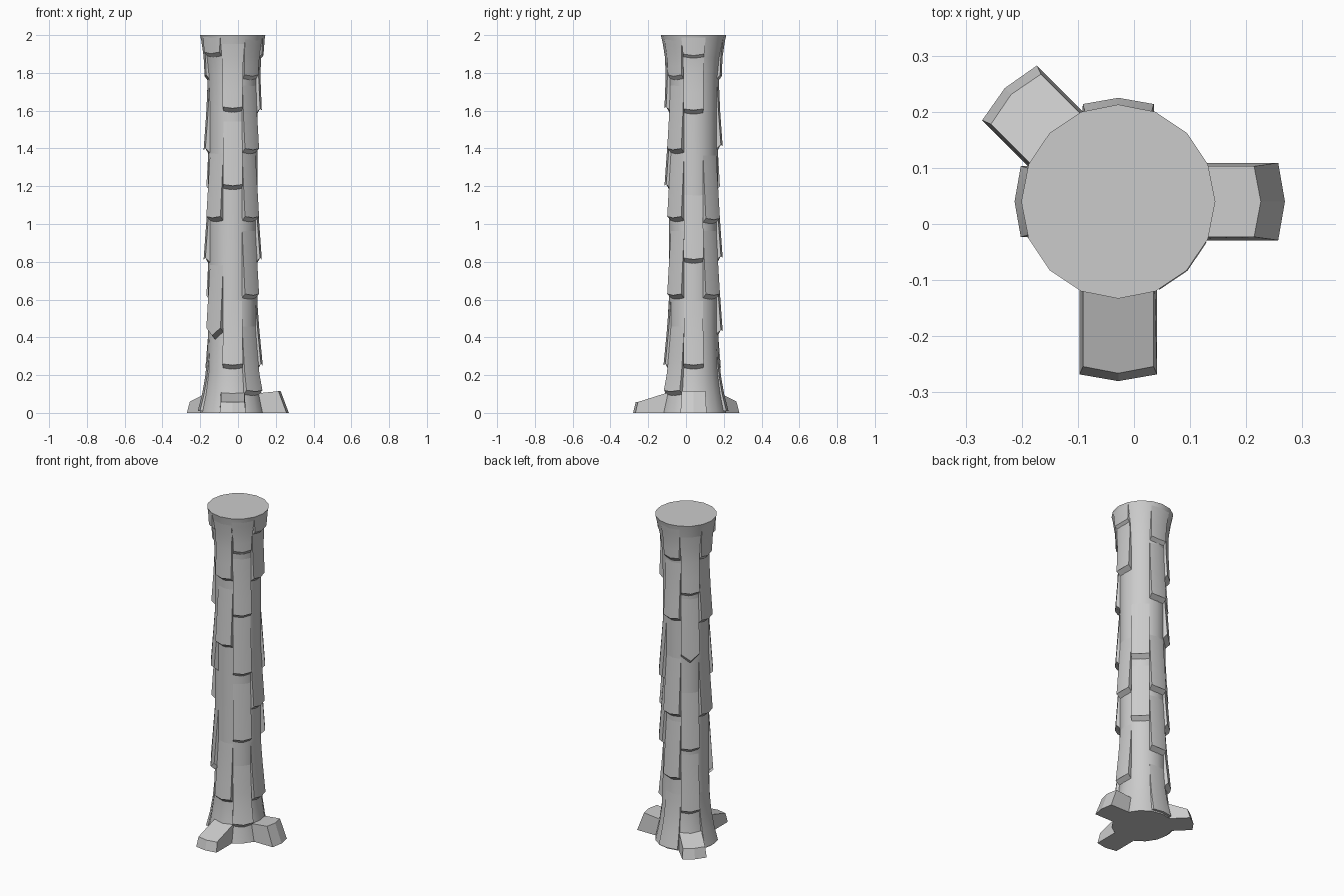
import bpy, bmesh, math
from mathutils import Vector

if "Cube" in bpy.data.objects:
    bpy.data.objects.remove(bpy.data.objects["Cube"])

CX, CY = -0.028, 0.04
PROFILE = [(0, .173), (.1, .152), (.22, .136), (.45, .130), (1.6, .130),
           (1.78, .135), (1.88, .146), (2.0, .173)]


def radius(z):
    for (z0, r0), (z1, r1) in zip(PROFILE, PROFILE[1:]):
        if z <= z1:
            return r0 + (r1 - r0) * (z - z0) / (z1 - z0)
    return PROFILE[-1][1]


def polar(deg, r, z):
    a = math.radians(deg)
    return Vector((CX + r * math.cos(a), CY + r * math.sin(a), z))


def finish(bm, name, smooth=True):
    bmesh.ops.recalc_face_normals(bm, faces=bm.faces[:])
    mesh = bpy.data.meshes.new(name)
    bm.to_mesh(mesh)
    bm.free()
    ob = bpy.data.objects.new(name, mesh)
    bpy.context.collection.objects.link(ob)
    if smooth:
        bpy.ops.object.select_all(action='DESELECT')
        ob.select_set(True)
        bpy.context.view_layer.objects.active = ob
        bpy.ops.object.shade_smooth_by_angle(angle=math.radians(28))
    return ob


def loft(bm, rings):
    """Skin closed cross-sections and cap both ends."""
    vs = [[bm.verts.new(p) for p in ring] for ring in rings]
    n = len(vs[0])
    for a, b in zip(vs, vs[1:]):
        for i in range(n):
            j = (i + 1) % n
            bm.faces.new((a[i], a[j], b[j], b[i]))
    bm.faces.new(vs[0][::-1])
    bm.faces.new(vs[-1])


# Trunk: 16-sided, flared at both ends
bm = bmesh.new()
loft(bm, [[polar(i * 22.5, r, z) for i in range(16)] for z, r in PROFILE])
finish(bm, "trunk")

# Bark plates: eight columns, lip height of each plate
COLUMNS = {
    0: [1.90, 1.61, .82, .26],
    45: [1.03, .63],
    90: [1.79, 1.42, .83, .44, .01],
    135: [1.58, 1.20, .62, .24],
    180: [1.79, 1.40, .82, .01],
    -135: [1.91, 1.04, .45],
    -90: [1.62, 1.21, .26],
    -45: [1.79, 1.40, 1.04, .63, .12],
}
POINTED = {(135, 1.20), (-135, .45)}


def bark_plate(bm, deg, lip):
    top = min(lip + .36, 2.0)
    thick = .014 if lip < .05 or lip > 1.7 else .024
    drop = 0 if lip < .05 else (.04 if (deg, lip) in POINTED else .008)
    under = 0 if lip < .05 else .025
    rings = []
    for k in range(5):
        f = k / 4
        ring_out, ring_in = [], []
        for s in (-1, 0, 1):
            z = lip + (top - lip) * f - (drop * (1 - f) if s == 0 else 0)
            out = radius(z) + thick * (1 - f) - .002 * f
            ring_out.append(polar(deg + s * (22.5 - 2.5 * (1 - f)), out, z))
            zi = max(z - under * (1 - f), 0)
            ring_in.append(polar(deg + s * 22.5, radius(zi) - .004, zi))
        rings.append(ring_out + ring_in[::-1])
    loft(bm, rings)


bm = bmesh.new()
for deg, lips in COLUMNS.items():
    for lip in lips:
        bark_plate(bm, deg, lip)
finish(bm, "bark_plates")


# Roots: stubby blocks with a slightly pointed end
def root(name, deg, tip_low, tip_top, z_tip, z_in):
    a = math.radians(deg)
    d, s = Vector((math.cos(a), math.sin(a), 0)), Vector((-math.sin(a), math.cos(a), 0))

    def outline(r, half, z_end, z_start):
        pts = [(.05, -half, z_start), (r, -half, z_end), (r + .012, 0, z_end),
               (r, half, z_end), (.05, half, z_start)]
        return [Vector((CX, CY, z)) + d * u + s * v for u, v, z in pts]

    bm = bmesh.new()
    loft(bm, [outline(tip_low, .069, 0, 0), outline(tip_top, .063, z_tip, z_in)])
    finish(bm, name, smooth=False)


root("right_root", 0, .285, .242, .115, .095)
root("front_root", -90, .308, .294, .058, .135)
root("back_left_root", 135, .274, .258, .06, .135)
